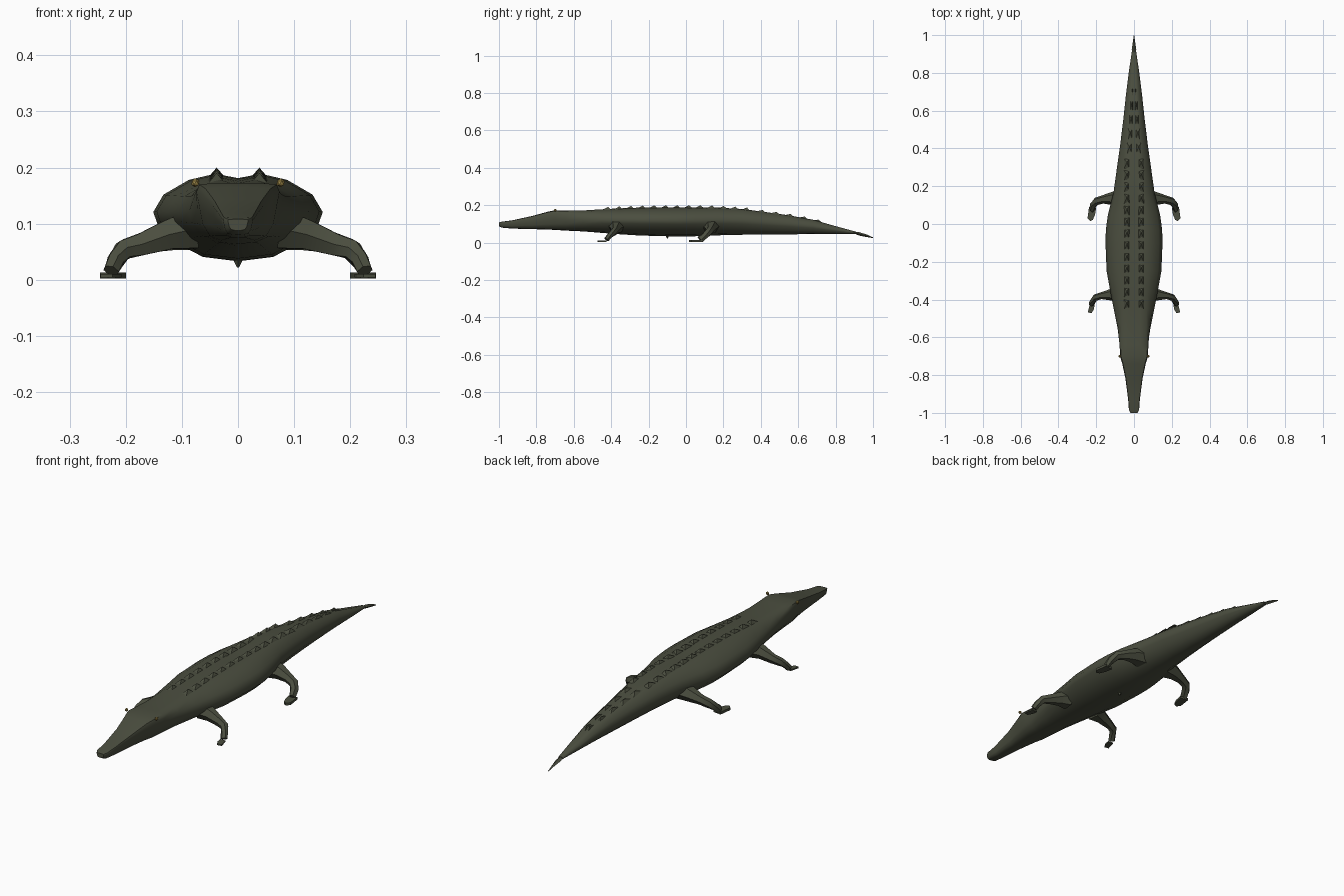
import bpy, bmesh, math
from mathutils import Vector

if "Cube" in bpy.data.objects:
    bpy.data.objects.remove(bpy.data.objects["Cube"])


def material(name, rgb):
    m = bpy.data.materials.new(name)
    m.diffuse_color = (*rgb, 1)
    m.use_nodes = True
    m.node_tree.nodes["Principled BSDF"].inputs["Base Color"].default_value = m.diffuse_color
    return m


HIDE = material("dark olive hide", (0.07, 0.076, 0.05))
EYE = material("amber eye", (0.32, 0.23, 0.06))


def finish(bm, name, mat, angle=None):
    bmesh.ops.recalc_face_normals(bm, faces=bm.faces)
    me = bpy.data.meshes.new(name)
    bm.to_mesh(me)
    bm.free()
    me.materials.append(mat)
    ob = bpy.data.objects.new(name, me)
    bpy.context.collection.objects.link(ob)
    if angle:
        bpy.ops.object.select_all(action='DESELECT')
        ob.select_set(True)
        bpy.context.view_layer.objects.active = ob
        bpy.ops.object.shade_smooth_by_angle(angle=math.radians(angle))
    return ob


def loft(name, rings, mat, angle=None):
    """Skin closed rings of equal length and cap both ends."""
    bm = bmesh.new()
    rows = [[bm.verts.new(p) for p in ring] for ring in rings]
    n = len(rows[0])
    for a, b in zip(rows, rows[1:]):
        for i in range(n):
            j = (i + 1) % n
            bm.faces.new((a[i], a[j], b[j], b[i]))
    bm.faces.new(rows[0])
    bm.faces.new(rows[-1])
    return finish(bm, name, mat, angle)


# Half cross-sections (share of half width, share of height), bottom to top
TRUNK = [(0, 0), (.42, .05), (.72, .2), (.95, .42), (1, .56), (.88, .76), (.58, .93), (.27, 1), (0, .95)]
HEAD = [(0, 0), (.4, .02), (.68, .1), (.85, .3), (.92, .55), (1, .85), (.93, .97), (.5, 1), (0, 1)]

# Body stations: y, half width, bottom, top, head share
STATIONS = [
    (-1.0, .018, .088, .108, 1), (-.985, .027, .08, .112, 1), (-.93, .031, .075, .119, 1),
    (-.82, .045, .072, .143, 1), (-.74, .062, .07, .165, 1), (-.7, .074, .068, .173, 1),
    (-.64, .078, .064, .172, .8), (-.55, .09, .06, .172, .4), (-.45, .108, .052, .178, .1),
    (-.36, .125, .045, .183, 0), (-.25, .145, .038, .187, 0), (-.1, .151, .034, .189, 0),
    (-.03, .149, .033, .189, 0), (.05, .138, .034, .189, 0), (.17, .108, .039, .187, 0),
    (.3, .09, .042, .18, 0), (.42, .073, .043, .164, 0), (.55, .057, .044, .146, 0),
    (.68, .043, .046, .122, 0), (.8, .028, .046, .088, 0), (.91, .012, .046, .058, 0)]


def section(y, w, lo, hi, h):
    half = []
    for (a, b), (c, d) in zip(TRUNK, HEAD):
        half.append((w * (a + (c - a) * h), lo + (hi - lo) * (b + (d - b) * h)))
    if -.09 < y < .06:                      # groove along the back
        half[-1] = (0, half[-1][1] - .012)
    return [(x, y, z) for x, z in half] + [(-x, y, z) for x, z in half[-2:0:-1]]


loft("body", [section(*s) for s in STATIONS], HIDE, 50)


def top_at(y):
    for a, b in zip(STATIONS, STATIONS[1:]):
        if a[0] <= y <= b[0]:
            return a[3] + (b[3] - a[3]) * (y - a[0]) / (b[0] - a[0])


# Tail tip
loft("tail_tip", [[(-w, y, z), (0, y, z + t), (w, y, z), (0, y, z - t)] for y, w, z, t in
                  [(.905, .008, .052, .006), (.925, .012, .047, .009), (.965, .006, .037, .007),
                   (1.0, .001, .026, .002)]], HIDE)


def tube(name, pts, sides=6):
    """Limb through points (x, y, z, radius along y, other radius)."""
    rings = []
    for i, p in enumerate(pts):
        c = Vector(p[:3])
        d = Vector(pts[min(i + 1, len(pts) - 1)][:3]) - Vector(pts[max(i - 1, 0)][:3])
        u = Vector((0, 1, 0))
        u = (u - d * (u.dot(d) / d.length_squared)).normalized()
        v = d.normalized().cross(u)
        rings.append([c + u * p[3] * math.cos(math.tau * k / sides) +
                      v * p[4] * math.sin(math.tau * k / sides) for k in range(sides)])
    loft(name, rings, HIDE, 40)


def plate(name, outline, z, t):
    loft(name, [[(x, y, z + dz) for x, y in outline] for dz in (0, t)], HIDE)


FRONT = [(.08, -.37, .09, .05, .04), (.125, -.375, .08, .03, .03), (.175, -.38, .062, .018, .022),
         (.205, -.39, .053, .018, .019), (.218, -.41, .035, .015, .016), (.226, -.425, .016, .014, .015)]
HIND = [(.07, .13, .09, .055, .042), (.12, .135, .08, .034, .032), (.165, .13, .067, .022, .022),
        (.2, .12, .055, .021, .02), (.216, .1, .037, .019, .018), (.224, .075, .016, .02, .011)]
BACK_ROWS = [(-.45 + i * .062, .038, .011) for i in range(13)]
TAIL_ROWS = [(.37 + i * .075, .024 - i * .004, .009) for i in range(5)]

for side, s in (("right", 1), ("left", -1)):
    tube("front_leg_" + side, [(s * p[0], *p[1:]) for p in FRONT])
    tube("hind_leg_" + side, [(s * p[0], *p[1:]) for p in HIND])
    # Feet
    plate("front_foot_" + side, [(s * x, y) for x, y in
          [(.208, -.425), (.234, -.425), (.245, -.468), (.224, -.472), (.212, -.45)]], .004, .006)
    plate("hind_foot_" + side, [(s * x, y) for x, y in
          [(.2, .085), (.238, .09), (.246, .03), (.232, .015), (.218, .022), (.206, .05)]], .002, .011)
    # Paired back scutes, each a low wedge leaning backward
    for rows, length, name in ((BACK_ROWS, .05, "back_scute"), (TAIL_ROWS, .06, "tail_scute")):
        bm = bmesh.new()
        for y, x, h in rows:
            w = min(.014, x * .6)
            y1 = y + length
            z0, z1 = top_at(y) - .005, top_at(y1) - .005
            base = [bm.verts.new(p) for p in ((s * (x - w), y, z0), (s * (x + w), y, z0),
                                              (s * (x + w), y1, z1), (s * (x - w), y1, z1))]
            tip = bm.verts.new((s * x, y + length * .65, top_at(y + length * .65) + h))
            bm.faces.new(base)
            for i in range(4):
                bm.faces.new((base[i], base[(i + 1) % 4], tip))
        finish(bm, name + "s_" + side, HIDE)
    # Eye
    bm = bmesh.new()
    bmesh.ops.create_icosphere(bm, subdivisions=1, radius=.008)
    bmesh.ops.translate(bm, verts=bm.verts, vec=(s * .076, -.7, .173))
    finish(bm, "eye_" + side, EYE)

# Small belly keel
bm = bmesh.new()
bmesh.ops.create_cone(bm, cap_ends=True, segments=4, radius1=.002, radius2=.012, depth=.02)
bmesh.ops.translate(bm, verts=bm.verts, vec=(0, -.1, .032))
finish(bm, "belly_keel", HIDE)
